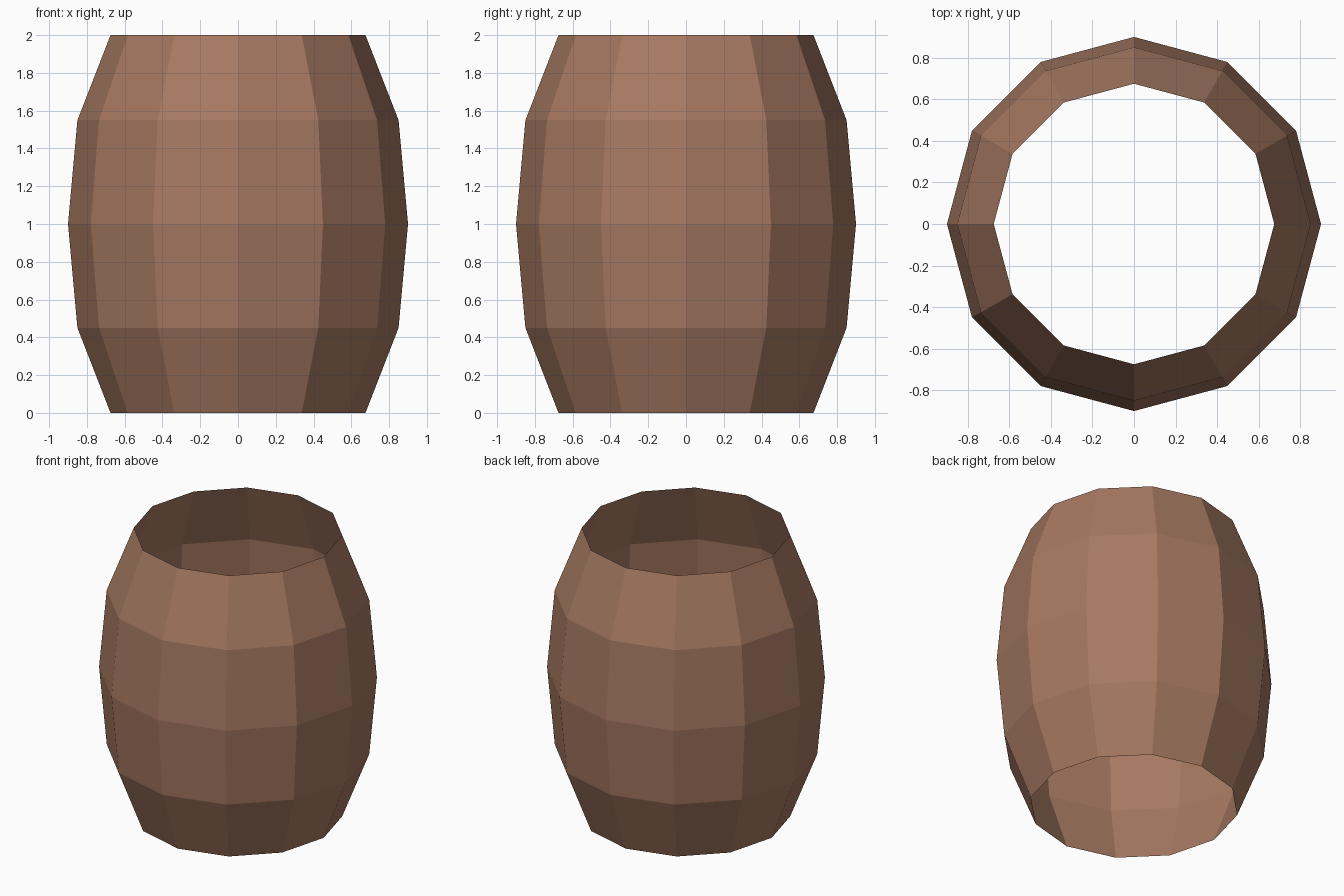
import bpy, bmesh, math

if "Cube" in bpy.data.objects:
    bpy.data.objects.remove(bpy.data.objects["Cube"])

# Barrel profile: (radius, height), open at both ends
PROFILE = [(0.675, 0.0), (0.85, 0.45), (0.9, 1.0), (0.85, 1.55), (0.675, 2.0)]
SIDES = 12

wood = bpy.data.materials.new("brown wood")
wood.diffuse_color = (0.38, 0.19, 0.12, 1.0)
wood.use_nodes = True
wood.node_tree.nodes["Principled BSDF"].inputs["Base Color"].default_value = wood.diffuse_color

# Barrel wall: rings of vertices joined by flat staves
bm = bmesh.new()
rings = []
for radius, height in PROFILE:
    rings.append([bm.verts.new((radius * math.cos(2 * math.pi * i / SIDES),
                                radius * math.sin(2 * math.pi * i / SIDES),
                                height)) for i in range(SIDES)])
for low, high in zip(rings, rings[1:]):
    for i in range(SIDES):
        j = (i + 1) % SIDES
        bm.faces.new((low[i], low[j], high[j], high[i]))

mesh = bpy.data.meshes.new("barrel_wall")
bm.to_mesh(mesh)
bm.free()
mesh.materials.append(wood)
barrel = bpy.data.objects.new("barrel_wall", mesh)
bpy.context.collection.objects.link(barrel)
